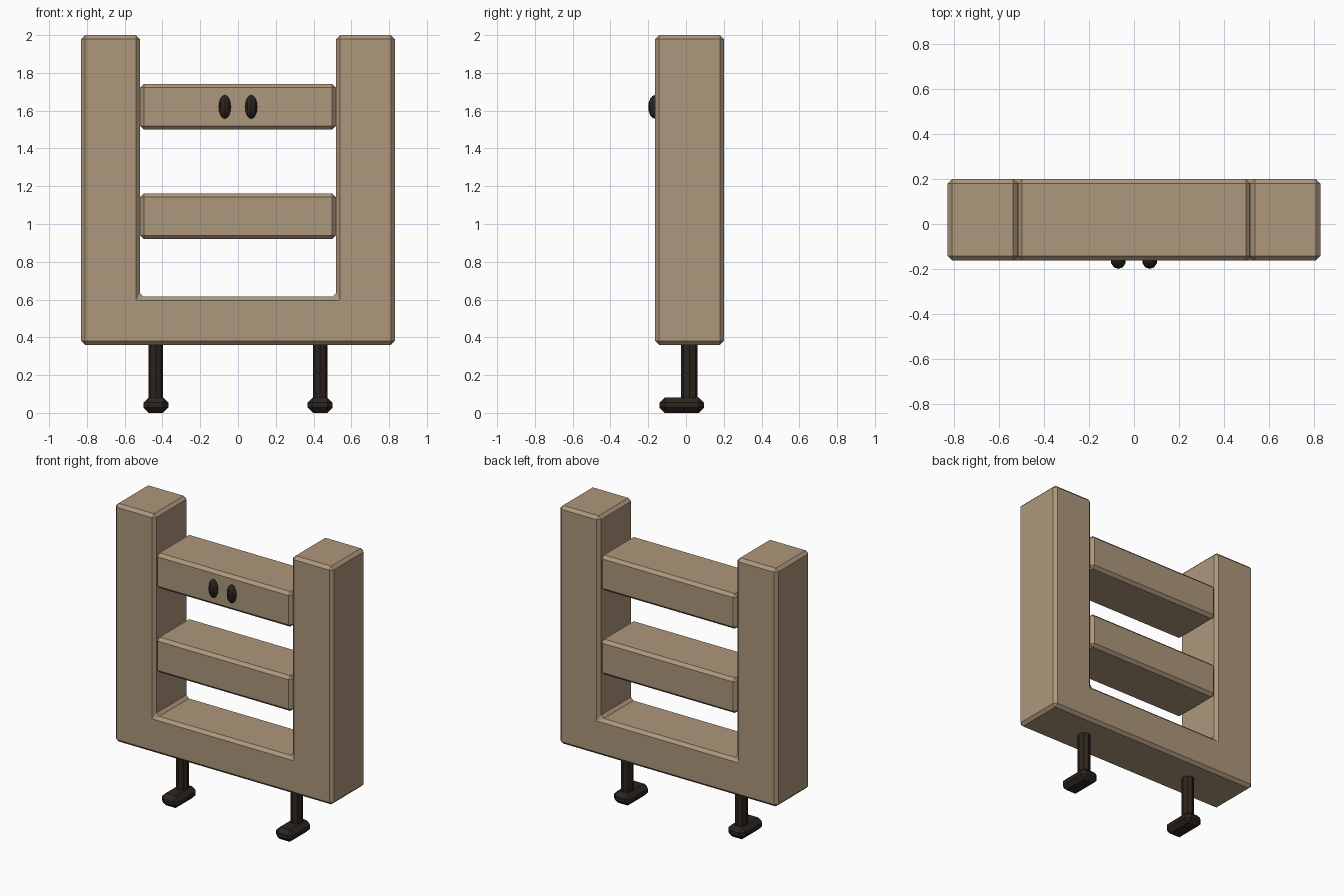
import bpy, bmesh
from mathutils import Matrix, Vector

if "Cube" in bpy.data.objects:
    bpy.data.objects.remove(bpy.data.objects["Cube"])


def material(name, rgb):
    m = bpy.data.materials.new(name)
    m.diffuse_color = (*rgb, 1)
    m.use_nodes = True
    m.node_tree.nodes["Principled BSDF"].inputs["Base Color"].default_value = m.diffuse_color
    return m


WOOD = material("tan", (0.42, 0.31, 0.2))
DARK = material("dark", (0.025, 0.018, 0.013))
Y0, Y1 = -0.163, 0.2


def finish(name, bm, mat, bevel=0):
    bmesh.ops.recalc_face_normals(bm, faces=bm.faces)
    me = bpy.data.meshes.new(name)
    bm.to_mesh(me)
    bm.free()
    me.materials.append(mat)
    ob = bpy.data.objects.new(name, me)
    bpy.context.collection.objects.link(ob)
    if bevel:
        mod = ob.modifiers.new("chamfer", 'BEVEL')
        mod.width = bevel
        mod.segments = 1
        mod.limit_method = 'ANGLE'
    return ob


def box(name, lo, hi, mat, bevel):
    lo, hi = Vector(lo), Vector(hi)
    bm = bmesh.new()
    bmesh.ops.create_cube(bm, size=1, matrix=Matrix.Translation((lo + hi) / 2)
                          @ Matrix.Diagonal((*(hi - lo), 1)))
    return finish(name, bm, mat, bevel)


# U-shaped body frame, extruded front to back
profile = [(-0.83, 0.36), (0.83, 0.36), (0.83, 2), (0.52, 2),
           (0.52, 0.615), (-0.52, 0.615), (-0.52, 2), (-0.83, 2)]
bm = bmesh.new()
face = bm.faces.new([bm.verts.new((x, Y0, z)) for x, z in profile])
ext = bmesh.ops.extrude_face_region(bm, geom=[face], use_keep_orig=True)
bmesh.ops.translate(bm, vec=(0, Y1 - Y0, 0),
                    verts=[v for v in ext["geom"] if isinstance(v, bmesh.types.BMVert)])
finish("u_frame", bm, WOOD, 0.02)

# Two cross bars
for name, z in (("lower_bar", 0.92), ("upper_bar", 1.5)):
    box(name, (-0.518, Y0, z), (0.518, Y1, z + 0.242), WOOD, 0.02)

for side, s in (("left", -1), ("right", 1)):
    # Oval eye on the upper bar
    bm = bmesh.new()
    bmesh.ops.create_uvsphere(bm, u_segments=10, v_segments=8, radius=1,
                              matrix=Matrix.Translation((s * 0.07, Y0, 1.62))
                              @ Matrix.Diagonal((0.034, 0.037, 0.063, 1)))
    finish(side + "_eye", bm, DARK)

    # Round leg
    bm = bmesh.new()
    bmesh.ops.create_cone(bm, cap_ends=True, segments=8, radius1=1, radius2=1, depth=0.34,
                          matrix=Matrix.Translation((s * 0.435, 0.018, 0.22))
                          @ Matrix.Diagonal((0.039, 0.044, 1, 1)))
    finish(side + "_leg", bm, DARK)

    # Chamfered foot reaching forward
    x = s * 0.435
    box(side + "_foot", (x - 0.066, -0.14, 0), (x + 0.066, 0.095, 0.082), DARK, 0.028)
